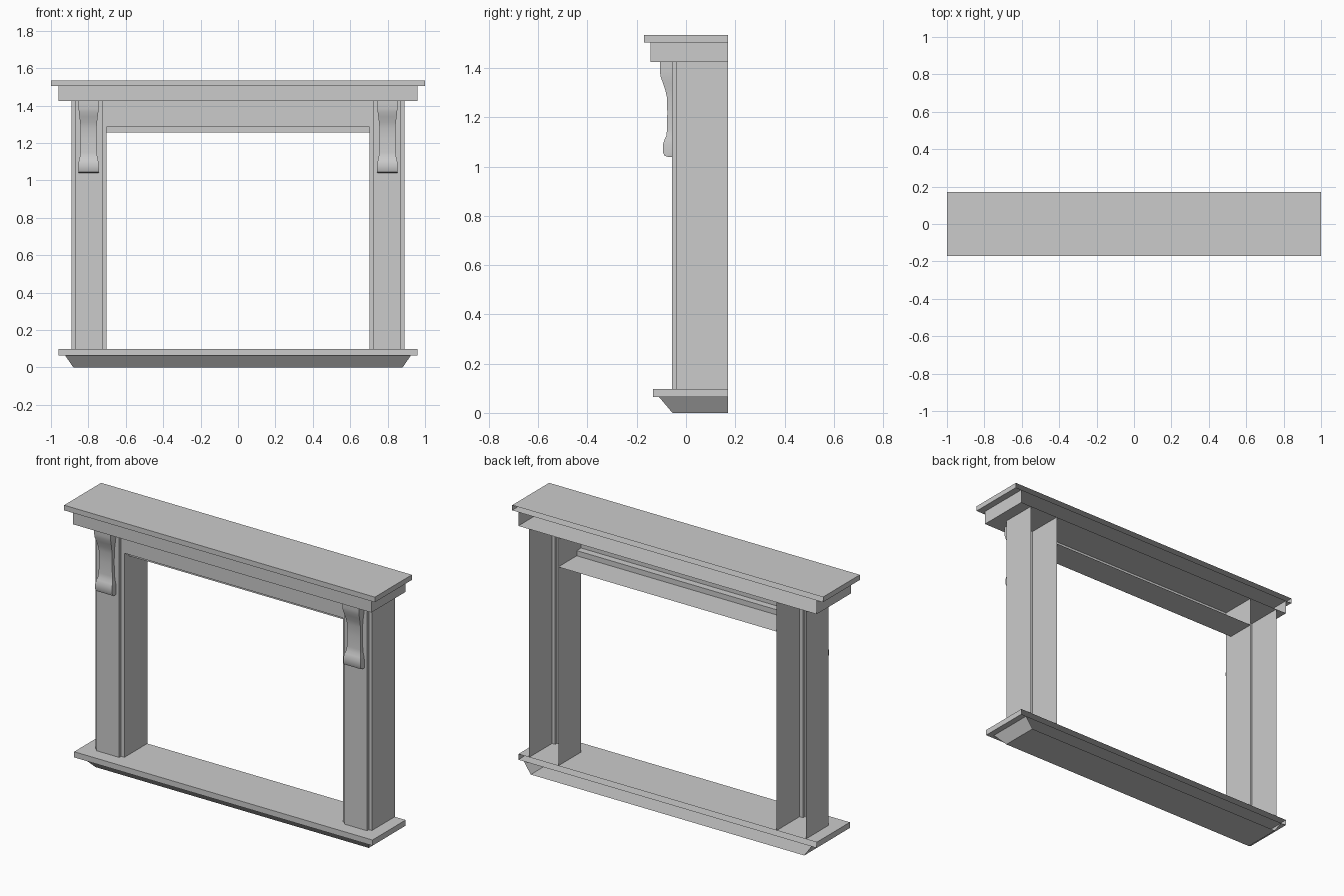
import bpy, bmesh
from mathutils import Vector

old = bpy.data.objects.get("Cube")
if old:
    bpy.data.objects.remove(old, do_unlink=True)

stone = bpy.data.materials.new("grey_stone")
stone.use_nodes = True
grey = (0.6, 0.6, 0.6, 1)
stone.diffuse_color = grey
stone.node_tree.nodes["Principled BSDF"].inputs["Base Color"].default_value = grey

BACK = 0.17


def finish(name, bm):
    bmesh.ops.recalc_face_normals(bm, faces=bm.faces)
    mesh = bpy.data.meshes.new(name)
    bm.to_mesh(mesh)
    bm.free()
    mesh.materials.append(stone)
    obj = bpy.data.objects.new(name, mesh)
    bpy.context.collection.objects.link(obj)
    return obj


def slab(name, low, high):
    """Open-backed slab between two levels, each (half width, front y, z)."""
    bm = bmesh.new()
    rings = []
    for w, front, z in (low, high):
        rings.append([bm.verts.new(p) for p in
                      ((-w, BACK, z), (-w, front, z), (w, front, z), (w, BACK, z))])
    for ring in rings:
        bm.faces.new(ring)
    a, b = rings
    for i in range(3):
        bm.faces.new((a[i], a[i + 1], b[i + 1], b[i]))
    return finish(name, bm)


def sheet(name, path, sweep):
    """Thin sheet: a path swept along a vector."""
    bm = bmesh.new()
    near = [bm.verts.new(p) for p in path]
    far = [bm.verts.new(Vector(p) + Vector(sweep)) for p in path]
    for i in range(len(path) - 1):
        bm.faces.new((near[i], near[i + 1], far[i + 1], far[i]))
    obj = finish(name, bm)
    # sheets face forward, out of the hollow behind them
    if sum(p.normal.y * p.area for p in obj.data.polygons) > 0:
        obj.data.flip_normals()
    return obj


def corbel(name, cx):
    """Scrolled bracket lofted from (z, front y, half width) sections."""
    sections = [(1.04, -0.075, 0.054), (1.045, -0.088, 0.055), (1.06, -0.094, 0.055),
                (1.09, -0.094, 0.054), (1.11, -0.087, 0.051), (1.125, -0.08, 0.047),
                (1.15, -0.077, 0.044), (1.22, -0.076, 0.042), (1.28, -0.077, 0.043),
                (1.31, -0.084, 0.045), (1.34, -0.094, 0.049), (1.365, -0.103, 0.052),
                (1.385, -0.106, 0.053), (1.425, -0.106, 0.053)]
    bm = bmesh.new()
    rows = []
    for z, y, w in sections:
        rows.append([bm.verts.new(p) for p in
                     ((cx - w, -0.057, z), (cx - w, y, z), (cx + w, y, z), (cx + w, -0.057, z))])
    for a, b in zip(rows, rows[1:]):
        for i in range(3):
            bm.faces.new((a[i], a[i + 1], b[i + 1], b[i]))
    bm.faces.new(rows[0])
    obj = finish(name, bm)
    bpy.ops.object.select_all(action='DESELECT')
    obj.select_set(True)
    bpy.context.view_layer.objects.active = obj
    bpy.ops.object.shade_smooth_by_angle(angle=0.6)


# Hearth base and plate
slab("base_plinth", (0.88, -0.055, 0), (0.925, -0.11, 0.065))
slab("base_plate", (0.96, -0.135, 0.065), (0.96, -0.135, 0.098))

# Mantel
slab("frieze", (0.96, -0.145, 1.425), (0.96, -0.145, 1.505))
slab("mantel_shelf", (1, -0.17, 1.505), (1, -0.17, 1.535))

# Hollow pilasters with a raised front, and their corbels
for side, s in (("left", 1), ("right", -1)):
    plan = [(0.89, BACK), (0.89, -0.04), (0.87, -0.04), (0.87, -0.057),
            (0.725, -0.057), (0.725, -0.04), (0.703, -0.04), (0.703, BACK)]
    sheet(side + "_pilaster", [(s * x, y, 0.098) for x, y in plan], (0, 0, 1.327))
    corbel(side + "_corbel", s * 0.799)

# Lintel with a stepped soffit
profile = [(-0.04, 1.425), (-0.04, 1.285), (0, 1.285), (0, 1.255), (BACK, 1.255)]
sheet("lintel", [(-0.703, y, z) for y, z in profile], (1.406, 0, 0))
